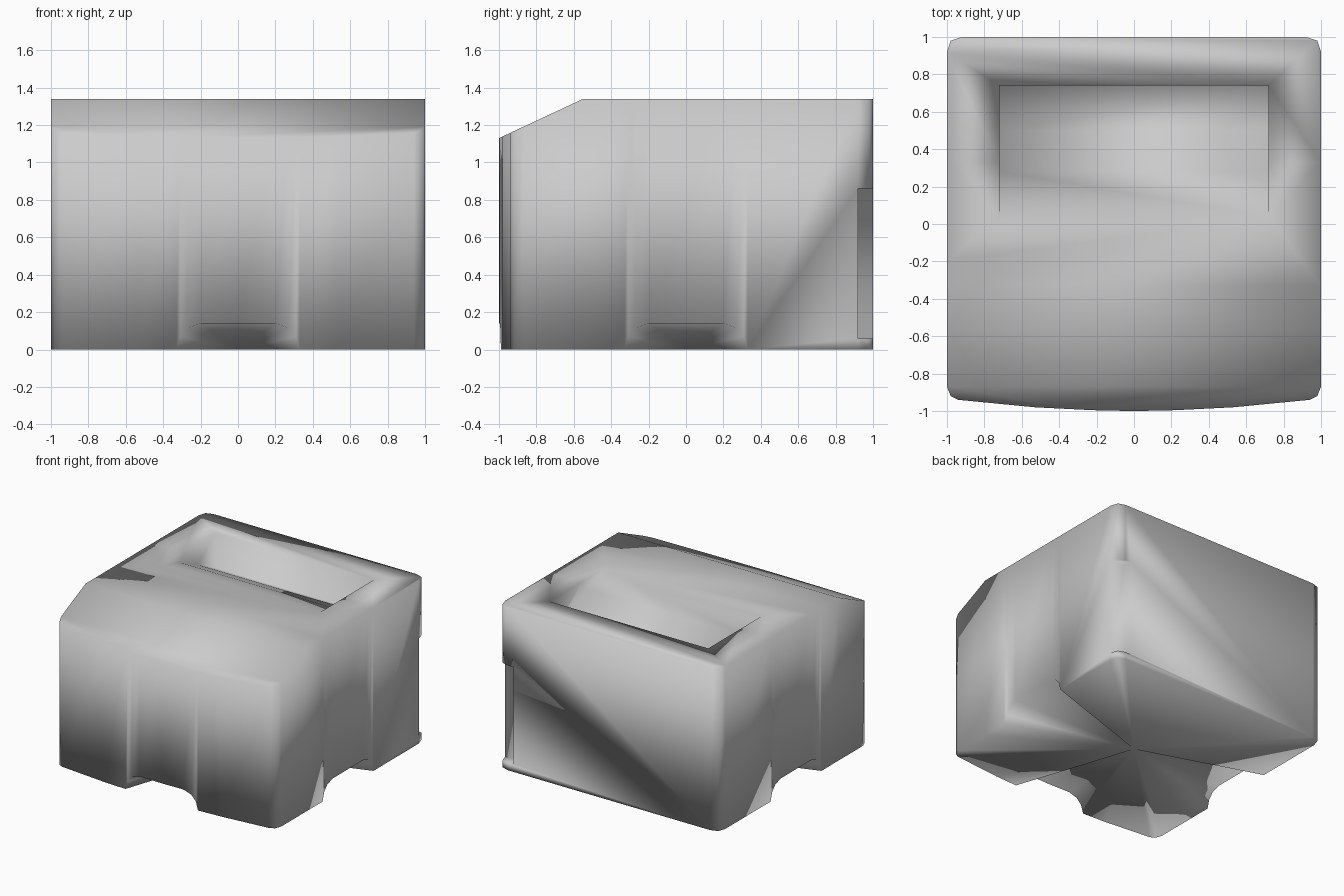
import bpy, bmesh

if "Cube" in bpy.data.objects:
    bpy.data.objects.remove(bpy.data.objects["Cube"])

TOP = 1.34


def finish(name, bm):
    bmesh.ops.recalc_face_normals(bm, faces=bm.faces)
    me = bpy.data.meshes.new(name)
    bm.to_mesh(me)
    bm.free()
    for p in me.polygons:
        p.use_smooth = True
    ob = bpy.data.objects.new(name, me)
    bpy.context.collection.objects.link(ob)
    return ob


def prism_x(name, profile, x0, x1):
    """Extrude a (y, z) profile along x."""
    bm = bmesh.new()
    f = bm.faces.new([bm.verts.new((x0, y, z)) for y, z in profile])
    r = bmesh.ops.extrude_face_region(bm, geom=[f])
    verts = [v for v in r["geom"] if isinstance(v, bmesh.types.BMVert)]
    bmesh.ops.translate(bm, verts=verts, vec=(x1 - x0, 0, 0))
    return finish(name, bm)


# Right half of the plan outline: x, y, height of the lower edge (grip notches)
half = [(0, -1, .14), (.2, -.996, .14), (.27, -.993, .115), (.31, -.991, .07),
        (.33, -.99, 0), (.53, -.98, 0), (.94, -.94, 0), (.98, -.92, 0),
        (1, -.87, 0), (1, -.55, 0), (1, -.33, 0), (1, -.31, .07),
        (1, -.27, .115), (1, -.2, .14), (1, .2, .14), (1, .27, .115),
        (1, .31, .07), (1, .33, 0), (1, .92, 0), (.98, .98, 0), (.92, 1, 0)]
plan = half + [(-x, y, z) for x, y, z in reversed(half) if x > 0]

# Body: walls, sloped front top, flat lid and underside fanned to its centre
bm = bmesh.new()
low = [bm.verts.new(p) for p in plan]
high = [bm.verts.new((x, y, min(TOP, TOP + (y + .55) * .21 / .45)))
        for x, y, _ in plan]
centre = bm.verts.new((0, 0, 0))
n = len(plan)
for i in range(n):
    j = (i + 1) % n
    bm.faces.new((low[i], low[j], high[j], high[i]))
    bm.faces.new((centre, low[j], low[i]))
bm.faces.new([v for v in high if v.co.y > -.551])
bm.faces.new([v for v in high if v.co.y < -.549])
body = finish("body", bm)

# Output tray recess with a floor falling to the back
tray = prism_x("tray_cutter", [(-.1, 1.381), (.04, TOP), (.28, 1.27), (.5, 1.17),
                               (.74, 1.05), (.74, 1.5), (-.1, 1.5)], -.72, .72)

# Socket recess in the rear right corner
socket = prism_x("socket_cutter", [(.92, .06), (1.1, .06), (1.1, .86), (.92, .86)],
                 .87, 1.1)

for cutter in (tray, socket):
    mod = body.modifiers.new(cutter.name, 'BOOLEAN')
    mod.operation = 'DIFFERENCE'
    mod.solver = 'EXACT'
    mod.object = cutter
    cutter.hide_render = True
    cutter.hide_set(True)
